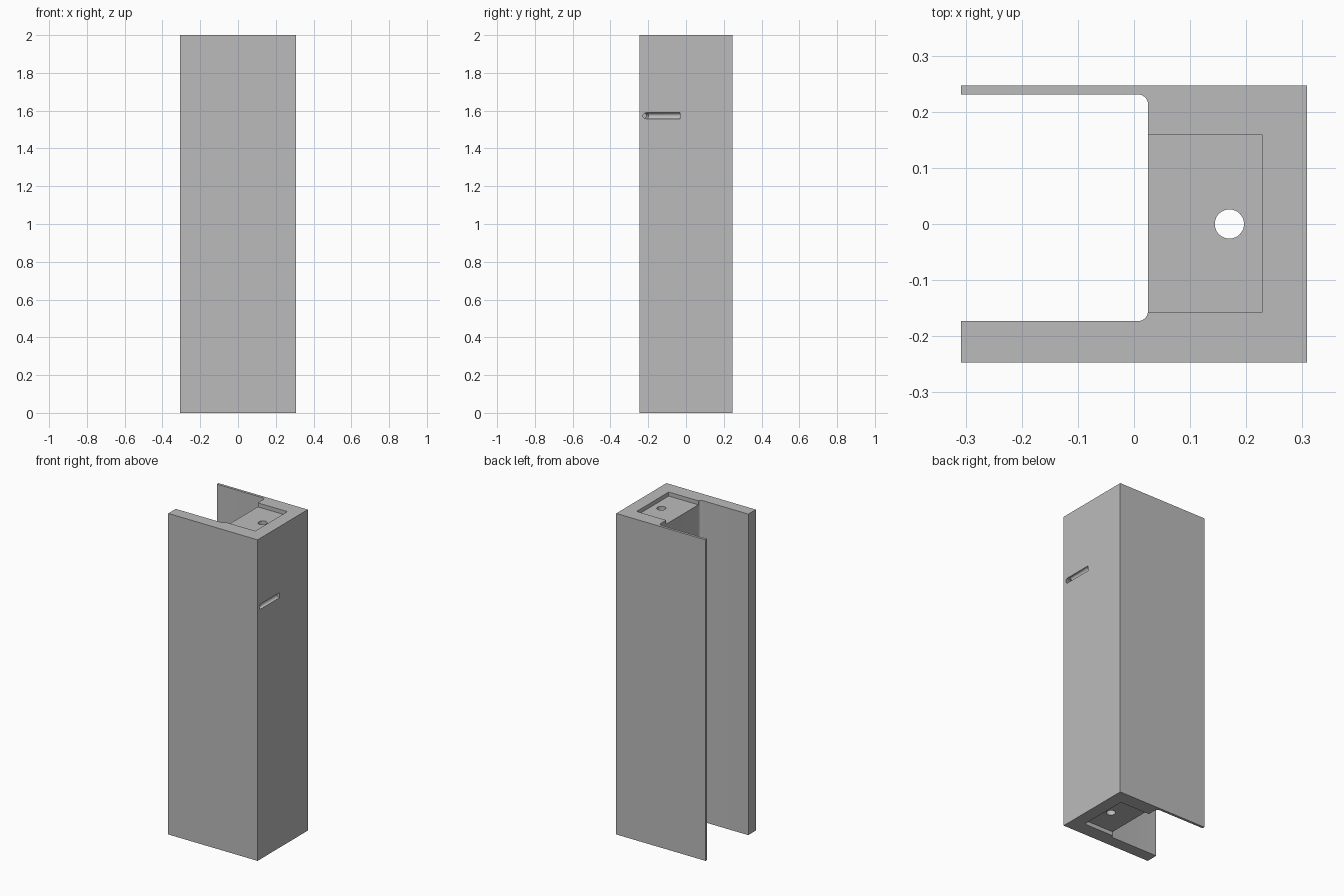
import bpy, bmesh
from math import cos, sin, pi
from mathutils import Matrix, Vector

cube = bpy.data.objects.get("Cube")
if cube:
    bpy.data.objects.remove(cube, do_unlink=True)

X, Y, H = 0.308, 0.247, 2.0

grey = bpy.data.materials.new("plain grey")
grey.use_nodes = True
colour = (0.5, 0.5, 0.5, 1)
grey.diffuse_color = colour
grey.node_tree.nodes["Principled BSDF"].inputs["Base Color"].default_value = colour


def make_object(name, bm):
    bmesh.ops.recalc_face_normals(bm, faces=bm.faces)
    mesh = bpy.data.meshes.new(name)
    bm.to_mesh(mesh)
    bm.free()
    mesh.materials.append(grey)
    obj = bpy.data.objects.new(name, mesh)
    bpy.context.collection.objects.link(obj)
    return obj


def cut(target, bm, name):
    cutter = make_object(name, bm)
    cutter.hide_render = True
    mod = target.modifiers.new(name, 'BOOLEAN')
    mod.operation = 'DIFFERENCE'
    mod.solver = 'EXACT'
    mod.object = cutter
    bpy.context.view_layer.objects.active = target
    bpy.ops.object.modifier_apply(modifier=mod.name)
    bpy.data.objects.remove(cutter, do_unlink=True)


def box(lo, hi):
    bm = bmesh.new()
    size = [b - a for a, b in zip(lo, hi)]
    mid = [(a + b) / 2 for a, b in zip(lo, hi)]
    bmesh.ops.create_cube(bm, size=1, matrix=Matrix.Translation(mid) @ Matrix.Diagonal((*size, 1)))
    return bm


def rod(start, end, radius, sides):
    start, end = Vector(start), Vector(end)
    axis = end - start
    turn = axis.to_track_quat('Z', 'Y').to_matrix().to_4x4()
    bm = bmesh.new()
    bmesh.ops.create_cone(bm, cap_ends=True, segments=sides, radius1=radius, radius2=radius,
                          depth=axis.length, matrix=Matrix.Translation((start + end) / 2) @ turn)
    return bm


# Channel body: U profile with filleted inner corners, extruded upwards
inner_x, low_y, high_y, r = 0.025, -0.173, 0.231, 0.018
profile = [(-X, -Y), (X, -Y), (X, Y), (-X, Y), (-X, high_y)]
steps = 8
for i in range(steps + 1):
    a = pi / 2 * (1 - i / steps)
    profile.append((inner_x - r + r * cos(a), high_y - r + r * sin(a)))
for i in range(steps + 1):
    a = -pi / 2 * i / steps
    profile.append((inner_x - r + r * cos(a), low_y + r + r * sin(a)))
profile.append((-X, low_y))
bm = bmesh.new()
base = bm.faces.new([bm.verts.new((x, y, 0)) for x, y in profile])
top = bmesh.ops.extrude_face_region(bm, geom=[base], use_keep_orig=True)
bmesh.ops.translate(bm, vec=(0, 0, H), verts=[v for v in top["geom"] if isinstance(v, bmesh.types.BMVert)])
body = make_object("channel_body", bm)

# Shallow open recesses at both ends
depth = 0.025
for name, z0, z1 in (("top_recess", H - depth, H + 0.1), ("bottom_recess", -0.1, depth)):
    cut(body, box((-0.1, -0.157, z0), (0.229, 0.159, z1)), name)

# Bore running the full height
cut(body, rod((0.17, 0, -0.1), (0.17, 0, H + 0.1), 0.026, 48), "long_bore")

# Side groove with a short angled hole at its front end
z, g = 1.573, 0.016
cut(body, rod((X, -0.21, z), (X, -0.033, z), g, 24), "side_groove")
cut(body, rod((X + 0.05, -0.2, z), (X - 0.06, -0.225, z), g, 24), "groove_hole")

bpy.ops.object.select_all(action='DESELECT')
body.select_set(True)
bpy.context.view_layer.objects.active = body
bpy.ops.object.shade_smooth_by_angle(angle=0.5)
